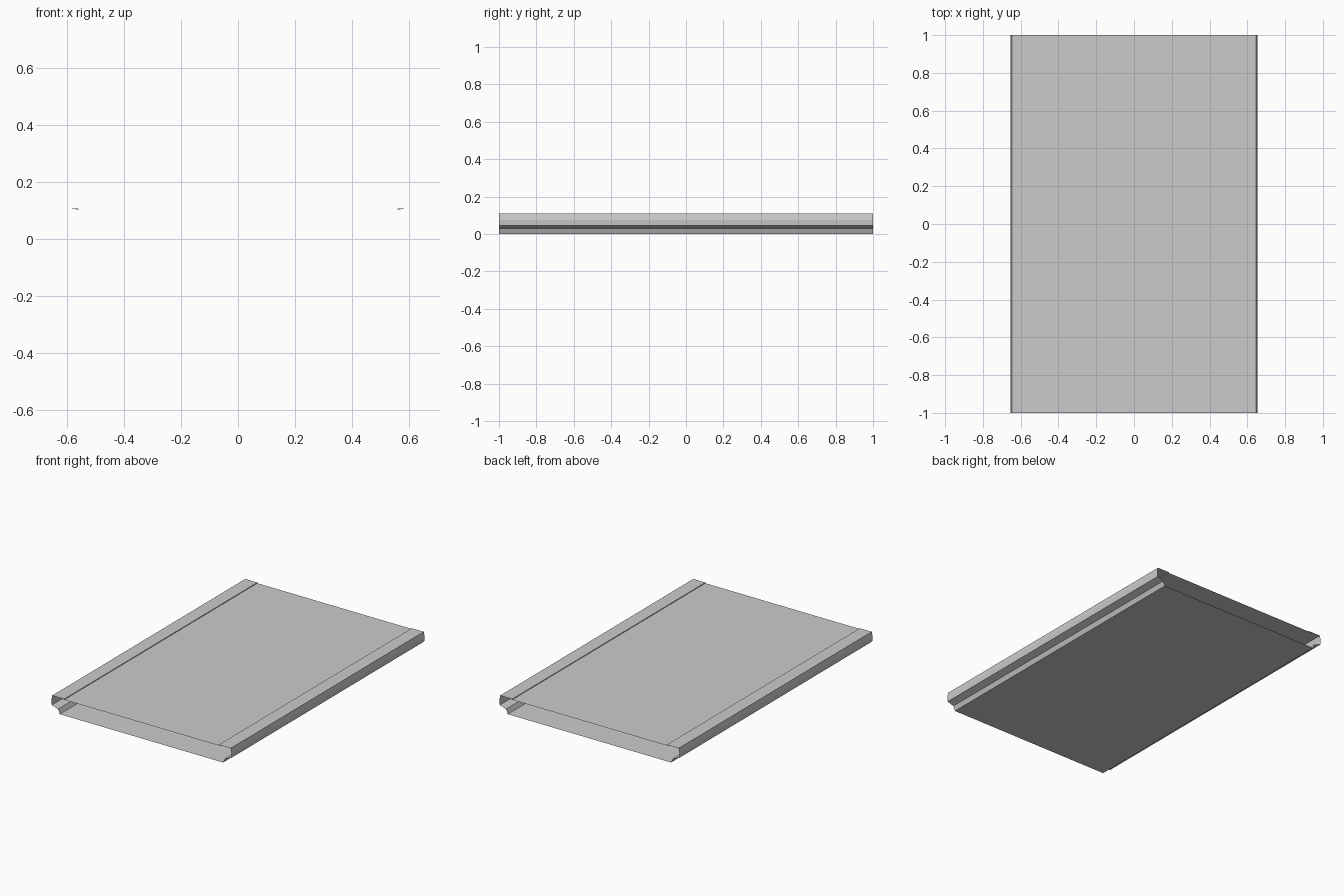
import bpy
import bmesh

if "Cube" in bpy.data.objects:
    bpy.data.objects.remove(bpy.data.objects["Cube"])

LENGTH = 2.0


def extrude_profile(name, profile, caps=()):
    """Sweep an open x-z profile along y as a thin sheet; caps are index triples closed at both ends."""
    bm = bmesh.new()
    front = [bm.verts.new((x, -LENGTH / 2, z)) for x, z in profile]
    back = [bm.verts.new((x, LENGTH / 2, z)) for x, z in profile]
    for i in range(len(profile) - 1):
        bm.faces.new((front[i], front[i + 1], back[i + 1], back[i]))
    for cap in caps:
        bm.faces.new([front[i] for i in cap])
        bm.faces.new([back[i] for i in reversed(cap)])
    bmesh.ops.recalc_face_normals(bm, faces=bm.faces)
    mesh = bpy.data.meshes.new(name)
    bm.to_mesh(mesh)
    bm.free()
    obj = bpy.data.objects.new(name, mesh)
    bpy.context.collection.objects.link(obj)
    return obj


def mirrored(half):
    return [(-x, z) for x, z in reversed(half)] + half


# Open-ended shell: base, neck, ledge, outer wall, top lip, step, and recessed top panel
shell_half = [
    (0.592, 0.0),     # base edge
    (0.605, 0.03),    # neck
    (0.65, 0.045),    # ledge
    (0.653, 0.075),   # outer wall
    (0.647, 0.108),   # rail shoulder
    (0.56, 0.108),    # lip
    (0.56, 0.103),    # step down to the panel
]
shell = mirrored(shell_half)
extrude_profile("tray_shell", shell + shell[:1])

# Thin wedge seals tucked under each lip
for side, label in ((-1, "left"), (1, "right")):
    wedge = [(side * 0.56, 0.1075), (side * 0.56, 0.1035), (side * 0.59, 0.1075)]
    extrude_profile(label + "_lip_seal", wedge, caps=[(0, 1, 2)])
